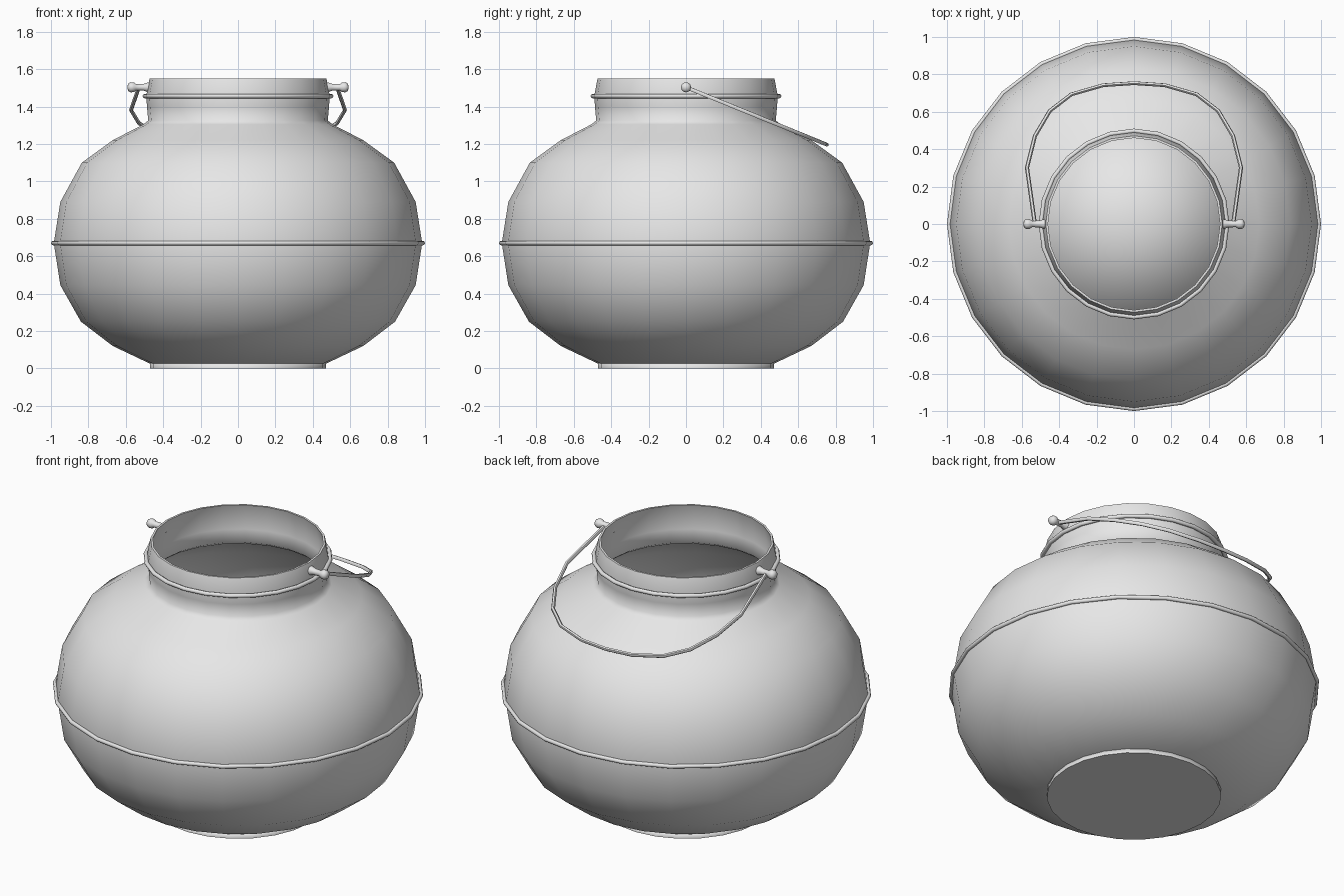
import bpy, bmesh, math
from mathutils import Matrix

cube = bpy.data.objects.get("Cube")
if cube:
    bpy.data.objects.remove(cube, do_unlink=True)

SIDES = 24
grey = bpy.data.materials.new("light_grey_metal")
grey.use_nodes = True
grey.diffuse_color = (0.8, 0.8, 0.8, 1)
grey.node_tree.nodes["Principled BSDF"].inputs["Base Color"].default_value = (0.8, 0.8, 0.8, 1)


def finish(obj, angle):
    """Give the object its material and smooth shading."""
    if not obj.data.materials:
        obj.data.materials.append(grey)
    bpy.ops.object.select_all(action='DESELECT')
    obj.select_set(True)
    bpy.context.view_layer.objects.active = obj
    bpy.ops.object.shade_smooth_by_angle(angle=math.radians(angle))
    return obj


def lathe(name, profile, sides=SIDES, angle=60, turn=None, closed=False):
    """Revolve (radius, height) points around z, then optionally turn them."""
    bm = bmesh.new()
    pts = [bm.verts.new((r, 0, z)) for r, z in profile]
    ends = pts[1:] + pts[:1] if closed else pts[1:]
    edges = [bm.edges.new(pair) for pair in zip(pts, ends)]
    bmesh.ops.spin(bm, geom=pts + edges, cent=(0, 0, 0), axis=(0, 0, 1),
                   angle=math.tau, steps=sides)
    bmesh.ops.remove_doubles(bm, verts=bm.verts, dist=0.0005)
    bmesh.ops.recalc_face_normals(bm, faces=bm.faces)
    if turn:
        bm.transform(turn)
    mesh = bpy.data.meshes.new(name)
    bm.to_mesh(mesh)
    bm.free()
    obj = bpy.data.objects.new(name, mesh)
    bpy.context.collection.objects.link(obj)
    return finish(obj, angle)


# Thin-walled belly and neck, up the outside and down the inside
outer = [(0.47, 0.025), (0.67, 0.12), (0.84, 0.25), (0.95, 0.445), (0.985, 0.67),
         (0.95, 0.89), (0.835, 1.10), (0.67, 1.22), (0.505, 1.305), (0.48, 1.325),
         (0.487, 1.40), (0.49, 1.46), (0.475, 1.54), (0.472, 1.55)]
inner = [(r - 0.012, z) for r, z in reversed(outer)]
lathe("pot_body", outer + inner, closed=True)

# Foot with a softly shaded floor and a flat underside
lathe("foot_floor", [(0.47, 0), (0.47, 0.026), (0, 0.026)], angle=180)
lathe("foot_base", [(0.47, 0), (0, 0)])


# Raised beads around the belly and neck
def bead(name, radius, height, thick):
    ring = [(radius + thick * math.cos(i * math.tau / 8),
             height + thick * math.sin(i * math.tau / 8)) for i in range(8)]
    lathe(name, ring, closed=True)


bead("belly_bead", 0.988, 0.67, 0.012)
bead("neck_bead", 0.498, 1.456, 0.012)

# Handle pegs on both sides of the neck
peg = [(0, 0.47), (0.027, 0.47), (0.025, 0.485), (0.018, 0.505), (0.017, 0.545),
       (0.026, 0.557), (0.027, 0.575), (0.019, 0.588), (0, 0.592)]
for side, sign in (("left", 1), ("right", -1)):
    lathe(side + "_peg", peg, sides=12, turn=Matrix.Translation((0, 0, 1.503))
          @ Matrix.Rotation(sign * math.pi / 2, 4, 'Y'))

# Wire handle, tipped back towards the shoulder
half = [(0.53, 0), (0.572, 0.30), (0.53, 0.47), (0.45, 0.605), (0.335, 0.693),
        (0.165, 0.742), (0, 0.753)]
path = half + [(-x, y) for x, y in reversed(half[:-1])]
curve = bpy.data.curves.new("wire_handle", 'CURVE')
curve.dimensions = '3D'
curve.bevel_depth = 0.011
curve.bevel_resolution = 1
curve.use_fill_caps = True
spline = curve.splines.new('POLY')
spline.points.add(len(path) - 1)
for point, (x, y) in zip(spline.points, path):
    point.co = (x, y, 1.503 - 0.407 * y, 1)
handle = bpy.data.objects.new("wire_handle", curve)
bpy.context.collection.objects.link(handle)
bpy.ops.object.select_all(action='DESELECT')
handle.select_set(True)
bpy.context.view_layer.objects.active = handle
bpy.ops.object.convert(target='MESH')
finish(bpy.context.object, 60)
